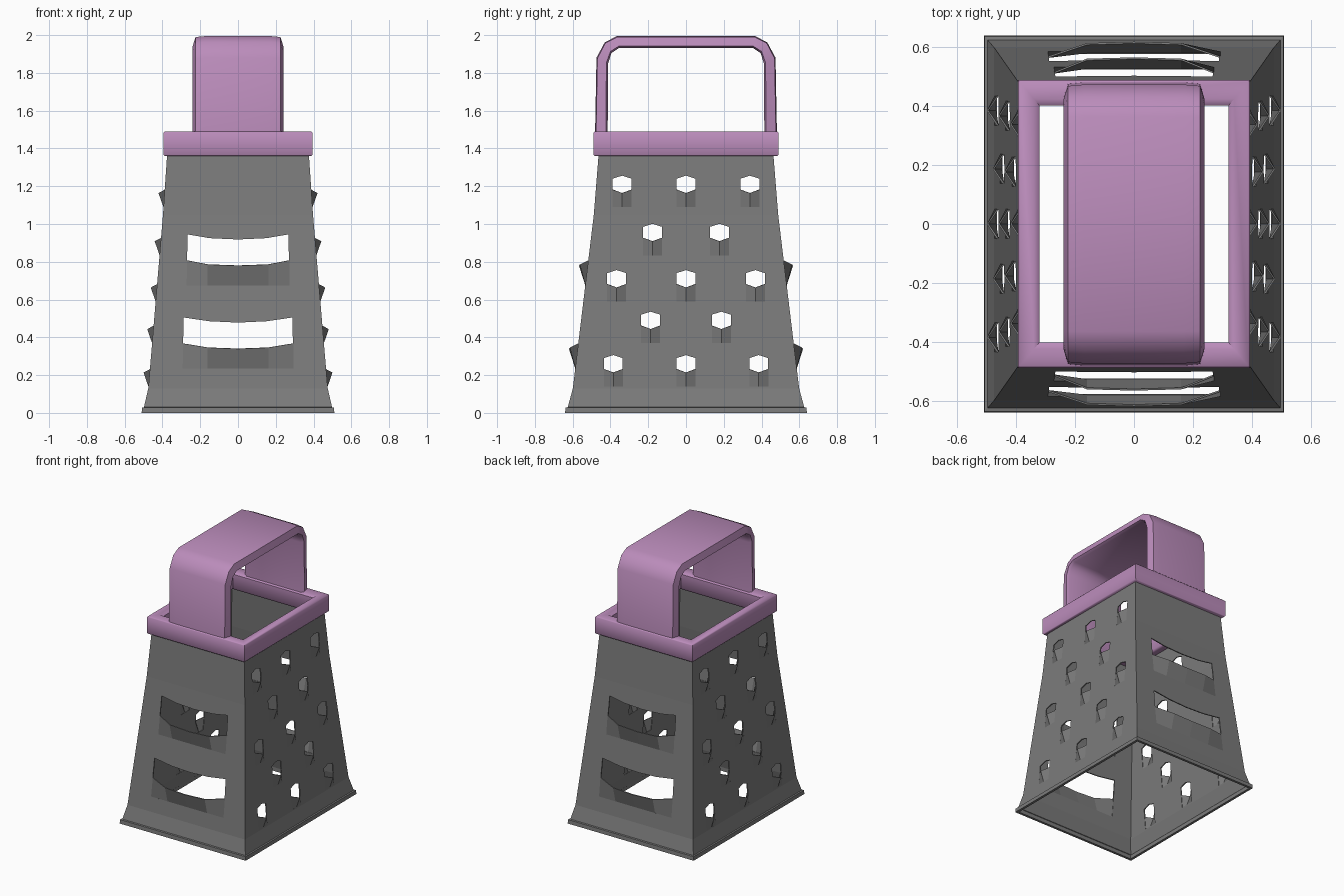
import bpy, bmesh, math
from mathutils import Vector

if "Cube" in bpy.data.objects:
    bpy.data.objects.remove(bpy.data.objects["Cube"])


def material(name, col):
    m = bpy.data.materials.new(name)
    m.diffuse_color = (*col, 1)
    m.use_nodes = True
    m.node_tree.nodes["Principled BSDF"].inputs["Base Color"].default_value = m.diffuse_color
    return m


STEEL = material("grey steel", (0.20, 0.20, 0.20))
PLASTIC = material("mauve plastic", (0.50, 0.265, 0.50))

# body half sizes by height: z, half x, half y
PROFILE = [(0, .51, .64), (.028, .508, .638), (.03, .498, .626), (.13, .475, .599),
           (1.05, .397, .488), (1.40, .373, .46)]


def half(z, axis):
    for a, b in zip(PROFILE, PROFILE[1:]):
        if z <= b[0]:
            t = (z - a[0]) / (b[0] - a[0])
            return a[axis + 1] + t * (b[axis + 1] - a[axis + 1])
    return PROFILE[-1][axis + 1]


def make_object(name, bm, mat):
    bmesh.ops.recalc_face_normals(bm, faces=bm.faces[:])
    me = bpy.data.meshes.new(name)
    bm.to_mesh(me)
    bm.free()
    me.materials.append(mat)
    ob = bpy.data.objects.new(name, me)
    bpy.context.collection.objects.link(ob)
    return ob


def activate(ob):
    bpy.ops.object.select_all(action='DESELECT')
    ob.select_set(True)
    bpy.context.view_layer.objects.active = ob


def smooth(ob, angle):
    activate(ob)
    bpy.ops.object.shade_smooth_by_angle(angle=math.radians(angle))


def ring_loft(section):
    """Closed rectangular ring from a closed section of (z, half x, half y)."""
    bm = bmesh.new()
    rings = [[bm.verts.new((sx * x, sy * y, z)) for sx, sy in
              ((-1, -1), (1, -1), (1, 1), (-1, 1))] for z, x, y in section]
    for a, b in zip(rings, rings[1:] + rings[:1]):
        for i in range(4):
            j = (i + 1) % 4
            bm.faces.new((a[i], a[j], b[j], b[i]))
    return bm


def prism(bm, pts, axis, reach=1.0):
    """Prism through the whole body along x (axis 0) or y (axis 1)."""
    def place(d, u, z):
        return (d, u, z) if axis == 0 else (u, d, z)
    a = [bm.verts.new(place(-reach, u, z)) for u, z in pts]
    b = [bm.verts.new(place(reach, u, z)) for u, z in pts]
    bm.faces.new(a)
    bm.faces.new(b[::-1])
    for i in range(len(pts)):
        j = (i + 1) % len(pts)
        bm.faces.new((a[i], a[j], b[j], b[i]))


def lip(bm, edge, drop, axis):
    """Raised cutting lips on both opposite sides; edge = (u, z, outward)."""
    def place(s, u, z, off):
        d = s * (half(z, axis) + off)
        return (d, u, z) if axis == 0 else (u, d, z)
    base = min(z for _, z, _ in edge) - drop
    for s in (-1, 1):
        top = [bm.verts.new(place(s, u, z, o - .003)) for u, z, o in edge]
        low = [bm.verts.new(place(s, u, base, -.003)) for u, _, _ in edge]
        for i in range(len(edge) - 1):
            bm.faces.new((top[i], top[i + 1], low[i + 1], low[i]))
    return base


# tapered steel body, thin shell open at both ends
body = make_object("grater_body", ring_loft(
    PROFILE + [(z, x - .008, y - .008) for z, x, y in
               [(z, min(x, .50), min(y, .63)) for z, x, y in PROFILE[::-1]]]), STEEL)

# small hexagonal grating holes on the wide sides
cut_x, teeth = bmesh.new(), bmesh.new()
for z, ys in ((1.21, (-.338, 0, .338)), (.955, (-.177, .177)), (.71, (-.367, 0, .367)),
              (.49, (-.187, .187)), (.26, (-.385, 0, .385))):
    for y in ys:
        w = .05
        edge = [(y - w, z - .028, 0), (y, z - .046, .032), (y + w, z - .028, 0)]
        base = lip(teeth, edge, .075, 0)
        prism(cut_x, [(y - w, base), (y + w, base), (y + w, z + .03),
                      (y, z + .046), (y - w, z + .03)], 0)

# long slicing slots on the narrow sides
cut_y, blades = bmesh.new(), bmesh.new()
for z, w in ((.78, .272), (.34, .293)):
    edge = [(-w, z + .028, 0), (-.16, z + .006, .042), (0, z, .046),
            (.16, z + .006, .042), (w, z + .028, 0)]
    base = lip(blades, edge, .105, 1)
    prism(cut_y, [(-w, base), (w, base), (w - .005, z + .165), (.15, z + .145),
                  (0, z + .138), (-.15, z + .145), (-w + .005, z + .165)], 1)

# cut the openings
for name, bm in (("hole_cutter", cut_x), ("slot_cutter", cut_y)):
    cutter = make_object(name, bm, STEEL)
    cutter.hide_render = True
    mod = body.modifiers.new(name, 'BOOLEAN')
    mod.operation = 'DIFFERENCE'
    mod.solver = 'EXACT'
    mod.object = cutter
    activate(body)
    bpy.ops.object.modifier_apply(modifier=name)
    bpy.data.objects.remove(cutter)

for name, bm in (("grating_teeth", teeth), ("slicing_blades", blades)):
    ob = make_object(name, bm, STEEL)
    mod = ob.modifiers.new("thickness", 'SOLIDIFY')
    mod.thickness = .006
    mod.offset = 0

# plastic collar around the top, with softened edges
collar = make_object("collar", ring_loft(
    [(1.36, .388, .482), (1.367, .395, .489), (1.483, .395, .489), (1.49, .388, .482),
     (1.49, .34, .425), (1.475, .322, .403), (1.375, .322, .403), (1.36, .335, .415)]), PLASTIC)
smooth(collar, 50)

# arched strap handle
arch = [(.482, 1.45), (.474, 1.88), (.43, 1.962), (.365, 1.995)]
inner = [(.415, 1.45), (.412, 1.85), (.395, 1.905), (.355, 1.932)]
outer_path = arch + [(-y, z) for y, z in arch[::-1]]
inner_path = inner + [(-y, z) for y, z in inner[::-1]]
bm = bmesh.new()
sections = []
for (yo, zo), (yi, zi) in zip(outer_path, inner_path):
    o, i = Vector((0, yo, zo)), Vector((0, yi, zi))
    # slightly crowned outer face with eased edges
    sec = [(-.24, .85), (-.225, .08), (-.17, -.07), (.17, -.07), (.225, .08), (.24, .85),
           (.22, 1), (-.22, 1)]
    sections.append([bm.verts.new(o.lerp(i, max(t, 0)) + Vector((x, 0, 0))) for x, t in sec])
for a, b in zip(sections, sections[1:]):
    for i in range(8):
        j = (i + 1) % 8
        bm.faces.new((a[i], a[j], b[j], b[i]))
bm.faces.new(sections[0])
bm.faces.new(sections[-1][::-1])
handle = make_object("handle", bm, PLASTIC)
smooth(handle, 50)
